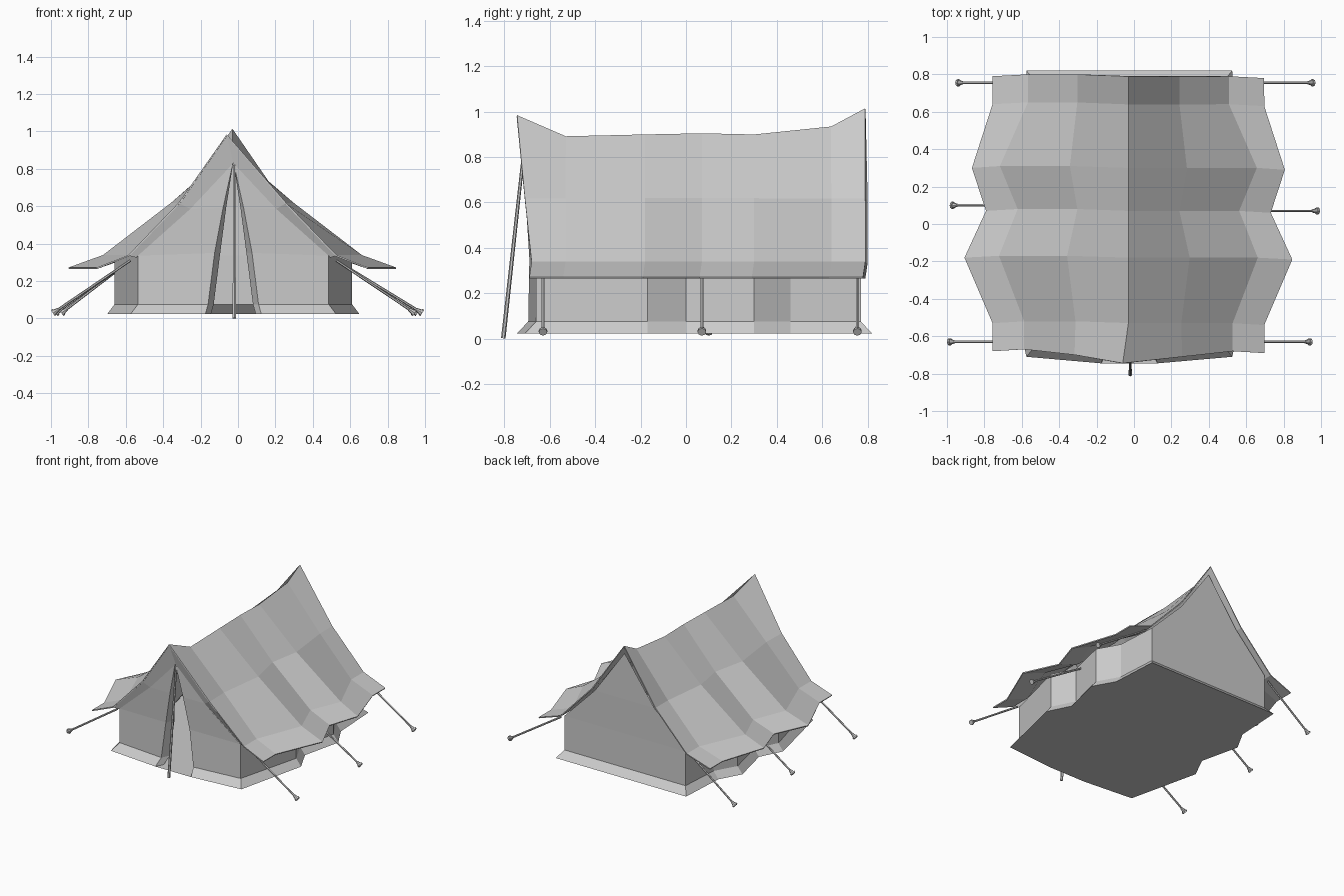
import bpy
import bmesh
from mathutils import Vector

cube = bpy.data.objects.get("Cube")
if cube:
    bpy.data.objects.remove(cube, do_unlink=True)

canvas = bpy.data.materials.new("grey canvas")
canvas.use_nodes = True
grey = (0.6, 0.6, 0.6, 1)
canvas.diffuse_color = grey
canvas.node_tree.nodes["Principled BSDF"].inputs["Base Color"].default_value = grey

CX = -0.025           # tent centre line
INSIDE = Vector((CX, 0, 0.3))


def finish(name, bm, thick=0):
    """Turn a bmesh into a flat-shaded object, sheets facing outwards."""
    mesh = bpy.data.meshes.new(name)
    bm.to_mesh(mesh)
    bm.free()
    mesh.materials.append(canvas)
    obj = bpy.data.objects.new(name, mesh)
    bpy.context.scene.collection.objects.link(obj)
    if thick:
        mod = obj.modifiers.new("cloth", "SOLIDIFY")
        mod.thickness = thick
        mod.offset = 0
    return obj


def sheet(name, rows, thick=0):
    """Quad sheet lofted through rows of points."""
    bm = bmesh.new()
    grid = [[bm.verts.new(p) for p in row] for row in rows]
    for a, b in zip(grid, grid[1:]):
        for i in range(len(a) - 1):
            bm.faces.new((a[i], a[i + 1], b[i + 1], b[i]))
    bmesh.ops.remove_doubles(bm, verts=bm.verts[:], dist=0.0005)
    bm.normal_update()
    for f in bm.faces:
        if f.normal.dot(f.calc_center_median() - INSIDE) < 0:
            f.normal_flip()
    return finish(name, bm, thick)


def rod(bm, a, b, r1, r2, sides=6):
    a, b = Vector(a), Vector(b)
    ring = bmesh.ops.create_cone(bm, cap_ends=True, segments=sides,
                                 radius1=r1, radius2=r2, depth=(b - a).length)
    turn = (b - a).to_track_quat("Z", "Y").to_matrix()
    for v in ring["verts"]:
        v.co = turn @ v.co + (a + b) / 2


# Roof: y, ridge z, then half widths of middle, lower and eave lines
stations = [
    (-0.68, 0.98, 0.28, 0.55, 0.72),
    (-0.53, 0.887, 0.275, 0.55, 0.72),
    (-0.18, 0.895, 0.32, 0.685, 0.87),
    (0.07, 0.90, 0.265, 0.585, 0.755),
    (0.30, 0.895, 0.305, 0.68, 0.83),
    (0.64, 0.93, 0.265, 0.53, 0.72),
    (0.79, 1.01, 0.265, 0.53, 0.72),
]
rows = []
for n, (y, top, mid, low, eave) in enumerate(stations):
    front = n == 0
    left = [(CX + mid, y - 0.03 * front, 0.615), (CX + low, y, 0.335),
            (CX + eave, y - 0.01, 0.268)]
    right = [(2 * CX - x - 0.01, py + 0.01, z) for x, py, z in left]
    ridge = (-0.06 if front else -0.03, y - 0.065 * front, top)
    rows.append(right[::-1] + [ridge] + left)
sheet("roof", rows, 0.008)

# Front lip folding from the roof edge back to the gable
lip_half = [(0, -0.715, 0.83), (0.23, -0.695, 0.585), (0.52, -0.655, 0.325)]
inner = ([(CX - x, y, z) for x, y, z in lip_half[:0:-1]]
         + [(CX + x, y, z) for x, y, z in lip_half])
sheet("roof_front_lip", [rows[0][1:-1], inner])

# Side walls with flared skirt: y, half width
plan = [(-0.66, 0.51), (-0.17, 0.635), (0.0, 0.55),
        (0.30, 0.62), (0.46, 0.53), (0.77, 0.51)]
flare = 0.04


def base_y(y):
    if y < -0.6:
        return y - 0.05
    return y + 0.05 if y > 0.7 else y


for side, label in ((1, "left"), (-1, "right")):
    def px(x):
        return CX + side * x

    sheet(label + "_wall", [
        [(px(w), y, 0.335) for y, w in plan],
        [(px(w), y, 0.075) for y, w in plan],
        [(px(w + flare), base_y(y), 0.022) for y, w in plan]])

    # Front panel from the gable edge to the open door edge
    door = [(0.003, -0.72, 0.825), (0.055, -0.705, 0.59), (0.10, -0.69, 0.35),
            (0.135, -0.695, 0.075), (0.15, -0.745, 0.022)]
    outer = [(0, -0.715, 0.83), (0.23, -0.695, 0.585), (0.51, -0.66, 0.335),
             (0.51, -0.66, 0.075), (0.55, -0.71, 0.022)]
    sheet(label + "_front_panel",
          [[(px(x), y, z) for x, y, z in door],
           [(px(x), y, z) for x, y, z in outer]])

    # Door flap turned back inside
    flap = [(px(x - 0.03 * min(1, x / 0.1)), y + 0.06 * min(1, x / 0.1), z)
            for x, y, z in door]
    sheet(label + "_door_flap", [[(px(x), y, z) for x, y, z in door], flap])

# Rear gable wall and skirt
rear = [(0, 0.775, 0.95), (0.25, 0.775, 0.60), (0.51, 0.77, 0.335),
        (0.51, 0.77, 0.075), (0.55, 0.82, 0.022)]
sheet("rear_wall", [[(CX - x, y, z) for x, y, z in rear],
                    [(CX + x, y, z) for x, y, z in rear]])

# Groundsheet following the skirt
edge = [(w + flare, base_y(y)) for y, w in plan]
outline = ([(CX + x, y) for x, y in [(0.15, -0.745)] + edge]
           + [(CX - x, y) for x, y in edge[::-1] + [(0.15, -0.745)]])
bm = bmesh.new()
floor = bm.faces.new([bm.verts.new((x, y, 0.022)) for x, y in outline])
floor.normal_update()
if floor.normal.z > 0:
    floor.normal_flip()
finish("groundsheet", bm)

# Leaning door pole
bm = bmesh.new()
rod(bm, (-0.02, -0.805, 0.001), (-0.02, -0.715, 0.82), 0.01, 0.007)
finish("door_pole", bm)

# Guy ropes with pegs: y, outer x
guys = [(-0.63, -0.98), (0.10, -0.965), (0.755, -0.935),
        (-0.63, 0.935), (0.07, 0.975), (0.755, 0.95)]
for n, (y, x) in enumerate(guys):
    side = 1 if x > 0 else -1
    end = Vector((x, y, 0.035))
    start = Vector((CX + side * 0.55, y, 0.31))
    out = (end - start).normalized()
    bm = bmesh.new()
    rod(bm, start, end, 0.007, 0.007)
    finish("guy_rope_%d" % (n + 1), bm)
    bm = bmesh.new()
    rod(bm, end - out * 0.025, end, 0.009, 0.014, 8)
    rod(bm, end, end + out * 0.012, 0.019, 0.019, 8)
    finish("peg_%d" % (n + 1), bm)
